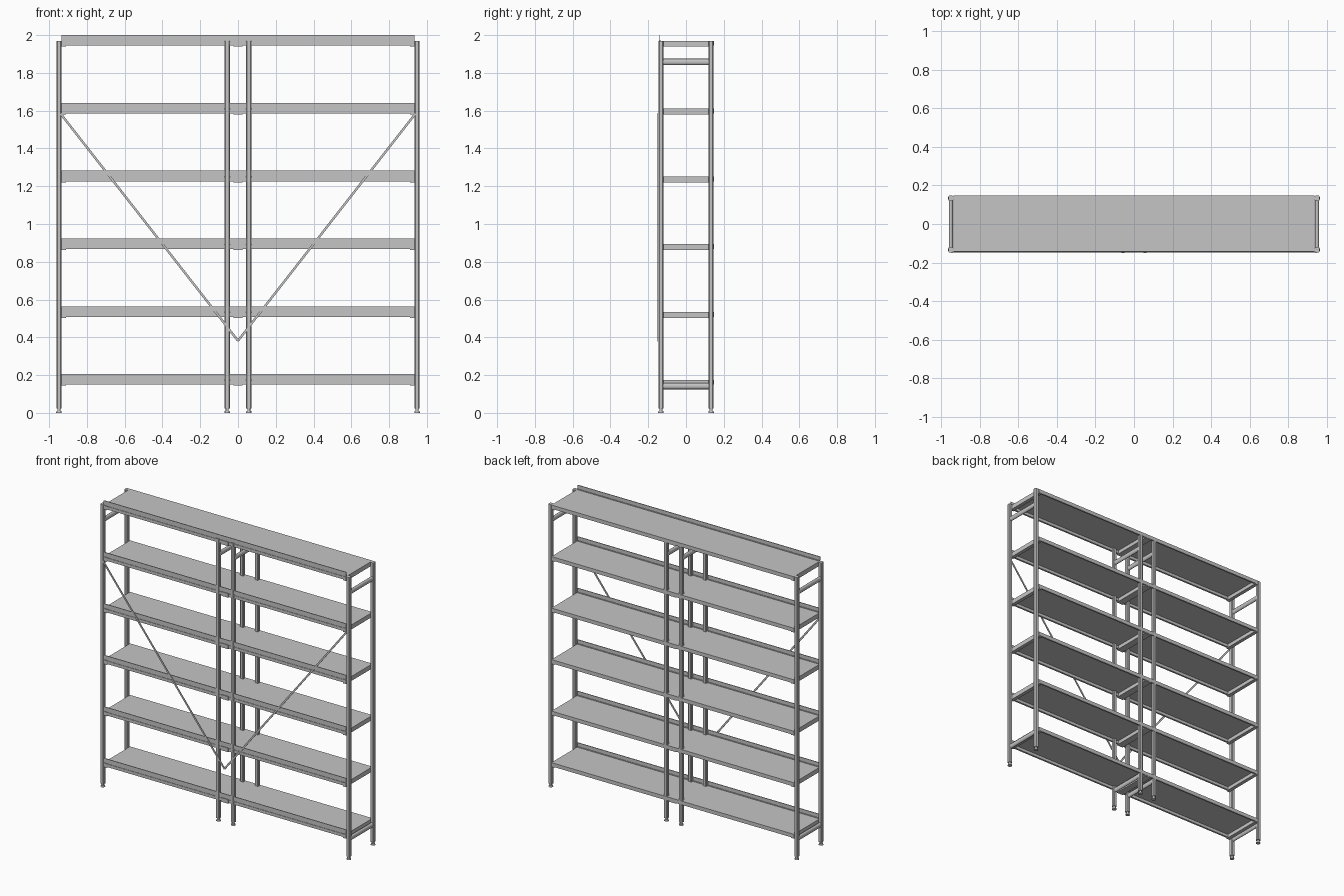
import bpy, bmesh, math
from mathutils import Matrix, Vector

if "Cube" in bpy.data.objects:
    bpy.data.objects.remove(bpy.data.objects["Cube"], do_unlink=True)

GREY = (0.56, 0.56, 0.56, 1)
metal = bpy.data.materials.new("grey metal")
metal.use_nodes = True
metal.diffuse_color = GREY
metal.node_tree.nodes["Principled BSDF"].inputs["Base Color"].default_value = GREY


def finish(bm, name, smooth=False):
    bmesh.ops.recalc_face_normals(bm, faces=bm.faces)
    mesh = bpy.data.meshes.new(name)
    bm.to_mesh(mesh)
    bm.free()
    mesh.materials.append(metal)
    obj = bpy.data.objects.new(name, mesh)
    bpy.context.collection.objects.link(obj)
    if smooth:
        bpy.ops.object.select_all(action="DESELECT")
        obj.select_set(True)
        bpy.context.view_layer.objects.active = obj
        bpy.ops.object.shade_smooth_by_angle(angle=math.radians(35))
    return obj


def add_box(bm, x, y, z):
    """Box from (low, high) ranges on each axis."""
    size = [r[1] - r[0] for r in (x, y, z)]
    mid = Vector([(r[0] + r[1]) / 2 for r in (x, y, z)])
    bmesh.ops.create_cube(bm, size=1,
                          matrix=Matrix.Translation(mid) @ Matrix.Diagonal((*size, 1)))


def add_prism(bm, x, y, low, high, half, chamfer):
    """Upright square bar with chamfered corners."""
    inner = half - chamfer
    outline = [(inner, -half), (half, -inner), (half, inner), (inner, half),
               (-inner, half), (-half, inner), (-half, -inner), (-inner, -half)]
    face = bm.faces.new([bm.verts.new((x + a, y + b, low)) for a, b in outline])
    moved = bmesh.ops.extrude_face_region(bm, geom=[face])["geom"]
    bmesh.ops.translate(bm, vec=(0, 0, high - low),
                        verts=[v for v in moved if isinstance(v, bmesh.types.BMVert)])
    bm.faces.new([v for v in face.verts]) if not face.is_valid else None


def add_cylinder(bm, x, y, low, high, r1, r2):
    bmesh.ops.create_cone(bm, cap_ends=True, segments=16, radius1=r1, radius2=r2,
                          depth=high - low,
                          matrix=Matrix.Translation((x, y, (low + high) / 2)))


POST = 0.0135
POST_Y = 0.133
FRAMES = {"right_outer": -0.948, "right_inner": -0.057,
          "left_inner": 0.057, "left_outer": 0.948}

# Ladder frames: two posts, feet and two round cross tubes each
for name, x in FRAMES.items():
    for side, y in (("front", -POST_Y), ("back", POST_Y)):
        bm = bmesh.new()
        add_prism(bm, x, y, 0.022, 1.97, POST, 0.005)
        finish(bm, f"{name}_{side}_post")
        bm = bmesh.new()
        add_cylinder(bm, x, y, 0, 0.01, 0.015, 0.013)
        add_cylinder(bm, x, y, 0.01, 0.024, 0.008, 0.008)
        finish(bm, f"{name}_{side}_foot", True)
    for level, z in (("lower", 0.142), ("upper", 1.858)):
        bm = bmesh.new()
        bmesh.ops.create_cone(
            bm, cap_ends=True, segments=16, radius1=0.017, radius2=0.017,
            depth=2 * POST_Y - POST,
            matrix=Matrix.Translation((x, 0, z)) @ Matrix.Rotation(math.pi / 2, 4, "X"))
        # Oval tube, no wider than the post
        bmesh.ops.scale(bm, vec=(0.65, 1, 1), verts=bm.verts)
        bmesh.ops.translate(bm, vec=(x * 0.35, 0, 0), verts=bm.verts)
        finish(bm, f"{name}_{level}_tube", True)

# Shelves: plate, raised front lip, edge beams and supporting brackets
HALF = 0.935
for i in range(6):
    z = 0.175 + i * 0.359
    bm = bmesh.new()
    add_box(bm, (-HALF, HALF), (-0.136, 0.146), (z - 0.006, z))
    finish(bm, f"shelf_plate_{i + 1}")
    bm = bmesh.new()
    add_box(bm, (-HALF, HALF), (-0.144, -0.139), (z + 0.002, z + 0.03))
    add_box(bm, (-HALF, HALF), (-0.14, -0.135), (z - 0.006, z + 0.004))
    finish(bm, f"shelf_lip_{i + 1}")
    bm = bmesh.new()
    add_box(bm, (-HALF, HALF), (-0.143, -0.13), (z - 0.026, z - 0.005))
    add_box(bm, (-HALF, HALF), (0.136, 0.147), (z - 0.026, z))
    finish(bm, f"shelf_beams_{i + 1}")
    bm = bmesh.new()
    for low, high in ((-HALF, -0.91), (-0.025, 0.025), (0.91, HALF)):
        add_box(bm, (low, high), (-0.145, 0.145), (z - 0.031, z - 0.003))
    finish(bm, f"shelf_brackets_{i + 1}")

# Flat diagonal braces meeting low at the centre
for name, side in (("right", -1), ("left", 1)):
    start, end = Vector((0, -0.149, 0.382)), Vector((side * 0.94, -0.149, 1.585))
    run = end - start
    angle = math.atan2(run.x, run.z)
    bm = bmesh.new()
    bmesh.ops.create_cube(
        bm, size=1,
        matrix=Matrix.Translation((start + end) / 2) @ Matrix.Rotation(angle, 4, "Y")
        @ Matrix.Diagonal((0.012, 0.004, run.length, 1)))
    finish(bm, f"{name}_brace")
